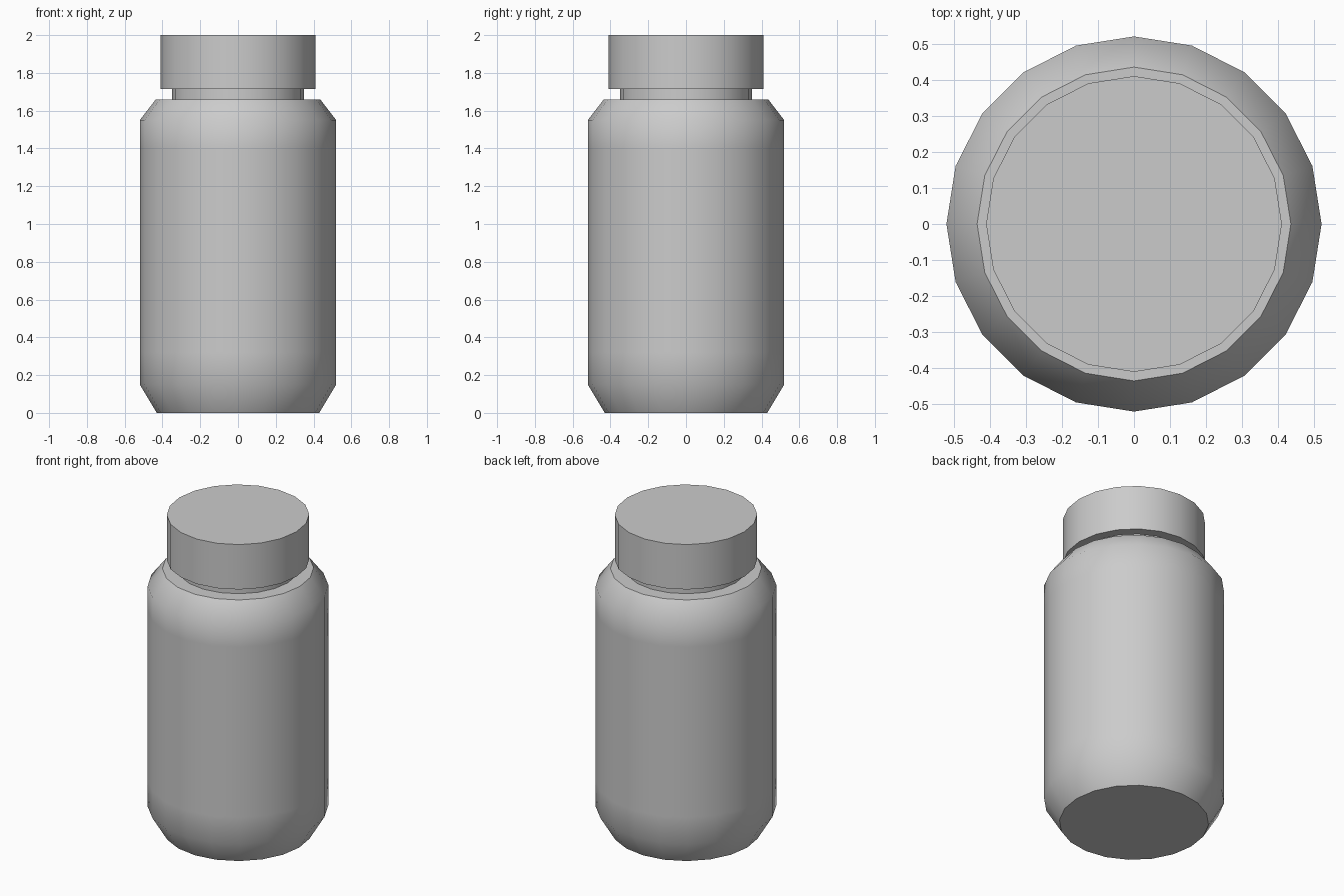
import bpy, bmesh, math

if "Cube" in bpy.data.objects:
    bpy.data.objects.remove(bpy.data.objects["Cube"])

SIDES = 20


def lathe(name, profile):
    """Revolve (radius, z) points around z and close both ends."""
    bm = bmesh.new()
    rings = []
    for r, z in profile:
        angles = [2 * math.pi * i / SIDES for i in range(SIDES)]
        rings.append([bm.verts.new((r * math.cos(a), r * math.sin(a), z)) for a in angles])
    for low, high in zip(rings, rings[1:]):
        for i in range(SIDES):
            j = (i + 1) % SIDES
            bm.faces.new((low[i], low[j], high[j], high[i]))
    bm.faces.new(rings[0][::-1])
    bm.faces.new(rings[-1])
    mesh = bpy.data.meshes.new(name)
    bm.to_mesh(mesh)
    bm.free()
    obj = bpy.data.objects.new(name, mesh)
    bpy.context.collection.objects.link(obj)
    bpy.ops.object.select_all(action='DESELECT')
    obj.select_set(True)
    bpy.context.view_layer.objects.active = obj
    bpy.ops.object.shade_smooth_by_angle(angle=math.radians(45))
    return obj


# Bottle with sloped base and shoulder, and the neck running into the lid
lathe("bottle", [(0.43, 0), (0.52, 0.15), (0.52, 0.32), (0.52, 1.40),
                 (0.52, 1.55), (0.435, 1.66), (0.35, 1.66), (0.35, 1.73)])

# Screw lid
lathe("lid", [(0.41, 1.715), (0.41, 2.0)])
